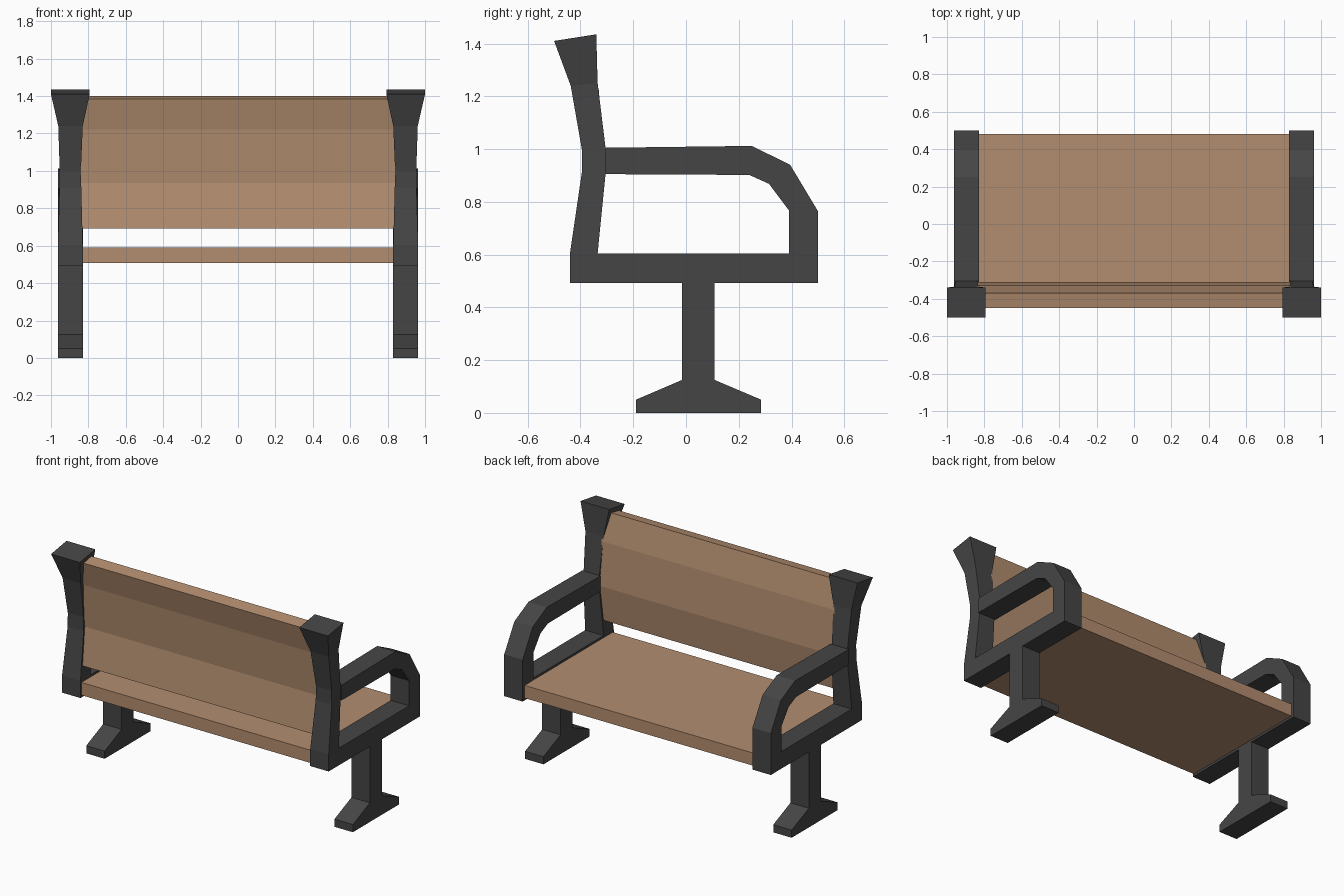
import bpy, bmesh

if "Cube" in bpy.data.objects:
    bpy.data.objects.remove(bpy.data.objects["Cube"])


def material(name, rgb):
    m = bpy.data.materials.new(name)
    m.diffuse_color = (*rgb, 1)
    m.use_nodes = True
    m.node_tree.nodes["Principled BSDF"].inputs["Base Color"].default_value = m.diffuse_color
    return m


iron = material("dark_iron", (0.06, 0.06, 0.06))
wood = material("wood", (0.45, 0.27, 0.16))


def loft(name, rings, mat, mirror=False):
    """Skin a list of equal-length point rings and cap both ends."""
    bm = bmesh.new()
    vs = [[bm.verts.new(p) for p in r] for r in rings]
    n = len(rings[0])
    for a, b in zip(vs, vs[1:]):
        for i in range(n):
            j = (i + 1) % n
            bm.faces.new((a[i], a[j], b[j], b[i]))
    bm.faces.new(vs[0])
    bm.faces.new(vs[-1])
    bmesh.ops.recalc_face_normals(bm, faces=bm.faces)
    me = bpy.data.meshes.new(name)
    bm.to_mesh(me)
    bm.free()
    me.materials.append(mat)
    ob = bpy.data.objects.new(name, me)
    bpy.context.collection.objects.link(ob)
    if mirror:
        ob.modifiers.new("mirror", "MIRROR").use_axis[0] = True
    return ob


def extrude(name, profile, x0, x1, mat, mirror=False):
    """Extrude a (y, z) profile along x."""
    return loft(name, [[(x, y, z) for y, z in profile] for x in (x0, x1)], mat, mirror)


# Side frames: foot, leg, seat rail and curved armrest in one outline
frame = [(-0.19, 0), (0.285, 0), (0.285, 0.05), (0.108, 0.125), (0.108, 0.492),
         (0.5, 0.492), (0.5, 0.765), (0.395, 0.94), (0.25, 1.012), (-0.305, 1.005),
         (-0.305, 0.905), (0.24, 0.902), (0.315, 0.868), (0.39, 0.768), (0.39, 0.604),
         (-0.44, 0.604), (-0.44, 0.492), (-0.015, 0.492), (-0.015, 0.125), (-0.19, 0.05)]
extrude("side_frame", frame, 0.83, 0.963, iron, True)

# Back posts: waisted, with a flared top (x0, x1, back y, back z, front y, front z)
sections = [(0.83, 0.963, -0.44, 0.604, -0.335, 0.604),
            (0.838, 0.954, -0.395, 0.91, -0.305, 0.905),
            (0.84, 0.953, -0.395, 1.0, -0.305, 1.005),
            (0.83, 0.961, -0.437, 1.24, -0.335, 1.25),
            (0.793, 1.0, -0.5, 1.41, -0.34, 1.435)]
loft("back_post", [[(x0, yb, zb), (x1, yb, zb), (x1, yf, zf), (x0, yf, zf)]
                   for x0, x1, yb, zb, yf, zf in sections], iron, True)

# Seat board
extrude("seat", [(-0.43, 0.507), (0.48, 0.507), (0.48, 0.59), (-0.43, 0.59)],
        -0.835, 0.835, wood)

# Bent backrest
extrude("backrest", [(-0.415, 0.692), (-0.383, 0.935), (-0.41, 1.22), (-0.45, 1.385),
                     (-0.37, 1.4), (-0.33, 1.22), (-0.31, 0.935), (-0.338, 0.702)],
        -0.842, 0.842, wood)
